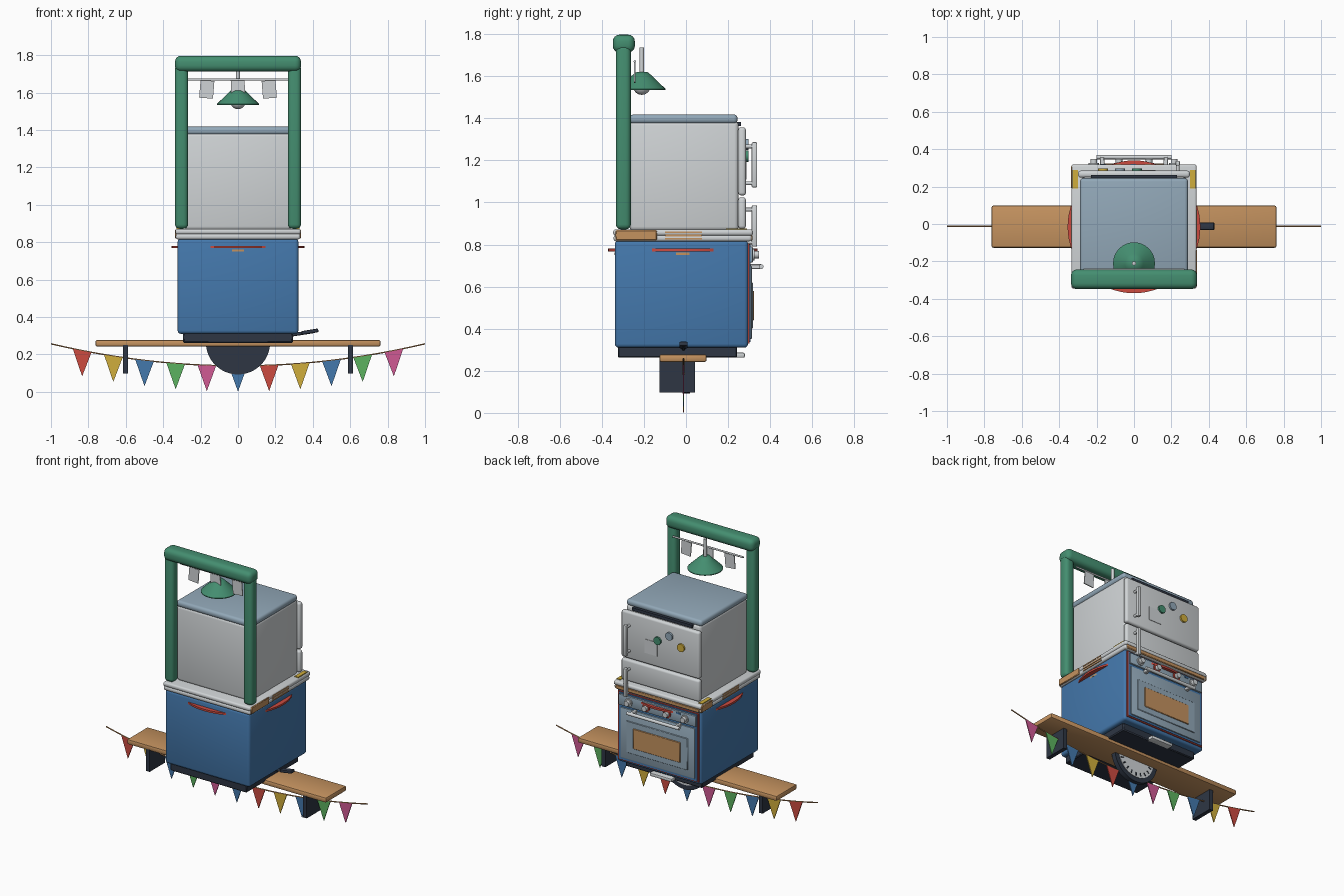
import bpy, bmesh, math
from mathutils import Matrix, Vector

cube = bpy.data.objects.get("Cube")
if cube:
    bpy.data.objects.remove(cube, do_unlink=True)


def linear(c):
    c /= 255
    return c / 12.92 if c <= 0.04 else ((c + 0.055) / 1.055) ** 2.4


def material(name, r, g, b):
    m = bpy.data.materials.new(name)
    m.use_nodes = True
    col = (linear(r), linear(g), linear(b), 1)
    m.diffuse_color = col
    node = next(n for n in m.node_tree.nodes if n.type == 'BSDF_PRINCIPLED')
    node.inputs["Base Color"].default_value = col
    node.inputs["Roughness"].default_value = 0.7
    return m


GREEN = material("enamel green", 68, 142, 112)
WHITE = material("pale grey", 208, 212, 214)
STEEL = material("steel blue grey", 146, 168, 184)
BLUE = material("blue", 68, 120, 172)
DARK = material("dark navy", 46, 54, 68)
WOOD = material("wood", 196, 146, 95)
RED = material("red", 204, 75, 64)
YELLOW = material("yellow", 208, 174, 60)
LEAF = material("flag green", 92, 178, 96)
PINK = material("pink", 208, 90, 148)


def finish(name, bm, mat):
    bmesh.ops.recalc_face_normals(bm, faces=bm.faces)
    me = bpy.data.meshes.new(name)
    bm.to_mesh(me)
    bm.free()
    ob = bpy.data.objects.new(name, me)
    bpy.context.collection.objects.link(ob)
    me.materials.append(mat)
    bpy.ops.object.select_all(action='DESELECT')
    ob.select_set(True)
    bpy.context.view_layer.objects.active = ob
    bpy.ops.object.shade_smooth_by_angle(angle=math.radians(40))
    return ob


def box(name, xs, ys, zs, mat, bevel=0.0, seg=3, turn=0.0):
    """Box between limits on each axis, with rounded edges and a turn about y."""
    lims = (xs, ys, zs)
    size = [b - a for a, b in lims]
    mid = Vector([(a + b) / 2 for a, b in lims])
    bm = bmesh.new()
    bmesh.ops.create_cube(bm, size=1, matrix=Matrix.Diagonal((*size, 1)))
    if bevel:
        bmesh.ops.bevel(bm, geom=bm.edges[:], offset=bevel, segments=seg,
                        profile=0.5, affect='EDGES')
    bm.transform(Matrix.Translation(mid) @ Matrix.Rotation(turn, 4, 'Y'))
    return finish(name, bm, mat)


def rod(name, start, end, r, mat, sides=16):
    a, b = Vector(start), Vector(end)
    bm = bmesh.new()
    bmesh.ops.create_cone(bm, cap_ends=True, segments=sides, radius1=r, radius2=r,
                          depth=(b - a).length)
    bm.transform(Matrix.Translation((a + b) / 2)
                 @ (b - a).to_track_quat('Z', 'Y').to_matrix().to_4x4())
    return finish(name, bm, mat)


def lathe(name, profile, x, y, mat, sides=32):
    bm = bmesh.new()
    verts = [bm.verts.new((r, 0, z)) for r, z in profile]
    edges = [bm.edges.new(p) for p in zip(verts, verts[1:])]
    bmesh.ops.spin(bm, geom=verts + edges, cent=(0, 0, 0), axis=(0, 0, 1),
                   angle=math.tau, steps=sides)
    bmesh.ops.remove_doubles(bm, verts=bm.verts, dist=1e-4)
    bm.transform(Matrix.Translation((x, y, 0)))
    return finish(name, bm, mat)


# Green gantry
for side, s in (("left", 1), ("right", -1)):
    box(side + "_post", sorted((s * 0.267, s * 0.337)), (-0.333, -0.262), (0.872, 1.75),
        GREEN, 0.024, 4)
box("top_beam", (-0.337, 0.337), (-0.348, -0.243), (1.712, 1.797), GREEN, 0.032, 4)

# Rail with hanging tags
rod("tag_rail", (-0.27, -0.243, 1.67), (0.27, -0.243, 1.67), 0.006, WHITE, 10)
for i, tilt in ((-1, 0.08), (0, -0.04), (1, -0.08)):
    x = i * 0.167
    box("hanging_tag", (x - 0.037, x + 0.037), (-0.246, -0.24), (1.57, 1.665), WHITE, turn=tilt)

# Pendant lamp
rod("lamp_stem", (0, -0.21, 1.6), (0, -0.21, 1.737), 0.011, WHITE)
lathe("lamp_shade", [(0, 1.622), (0.03, 1.618), (0.05, 1.6), (0.112, 1.54), (0.112, 1.535),
                     (0.045, 1.59), (0, 1.6)], 0, -0.21, GREEN)
lathe("lamp_bulb", [(0.042 * math.sin(t * math.pi / 8), 1.553 - 0.042 * math.cos(t * math.pi / 8))
                    for t in range(9)], 0, -0.21, WHITE, 20)

# Cold cabinet
box("fridge_body", (-0.285, 0.285), (-0.268, 0.25), (0.865, 1.386), WHITE, 0.02)
box("fridge_lid", (-0.289, 0.289), (-0.268, 0.245), (1.374, 1.418), STEEL, 0.018)
box("fridge_vent", (-0.23, 0.23), (0.23, 0.262), (1.362, 1.382), DARK)
box("fridge_door", (-0.299, 0.299), (0.248, 0.285), (1.033, 1.357), WHITE, 0.014)
box("fridge_drawer", (-0.299, 0.299), (0.248, 0.285), (0.875, 1.024), WHITE, 0.014)
for z0, z1 in ((1.071, 1.286), (0.79, 0.986)):
    box("fridge_handle", (0.222, 0.246), (0.312, 0.338), (z0, z1), WHITE, 0.006, 2)
    for z in (z0 + 0.02, z1 - 0.02):
        rod("handle_mount", (0.234, 0.27, z), (0.234, 0.32, z), 0.009, WHITE, 12)
box("pinned_note", (0.02, 0.115), (0.284, 0.288), (1.11, 1.205), WHITE)
for x, z, mat in ((0.015, 1.22, GREEN), (-0.075, 1.275, STEEL), (-0.165, 1.22, YELLOW)):
    rod("round_magnet", (x, 0.28, z), (x, 0.297, z), 0.027, mat, 20)

# Countertop with wood inlays
box("countertop", (-0.335, 0.335), (-0.346, 0.318), (0.842, 0.872), WHITE, 0.012)
box("countertop_lower", (-0.333, 0.333), (-0.344, 0.312), (0.815, 0.846), WHITE, 0.012)
box("wood_back_edge", (-0.32, 0.32), (0.3, 0.316), (0.818, 0.846), WOOD, 0.004, 1)
box("wood_side_edge", (0.3, 0.338), (-0.335, -0.138), (0.82, 0.868), WOOD, 0.004, 1)
box("wood_side_edge", (-0.338, -0.3), (0.19, 0.31), (0.82, 0.868), WOOD, 0.004, 1)
for s in (-1, 1):
    for z in (0.827, 0.843, 0.859):
        box("side_stripe", sorted((s * 0.33, s * 0.337)), (-0.1, 0.076), (z - 0.004, z + 0.004),
            WOOD)
    box("corner_plate", sorted((s * 0.3, s * 0.328)), (0.19, 0.29), (0.868, 0.877), YELLOW)

# Blue cooker body with rims
box("cooker_body", (-0.323, 0.323), (-0.338, 0.295), (0.31, 0.82), BLUE, 0.018)
rod("red_rim", (0, -0.015, 0.768), (0, -0.015, 0.781), 0.355, RED, 64)
rod("wood_rim", (0, -0.015, 0.751), (0, -0.015, 0.761), 0.3246, WOOD, 64)

# Oven front on the back side
box("oven_surround", (-0.308, 0.308), (0.28, 0.302), (0.33, 0.805), RED)
box("oven_border", (-0.3, 0.3), (0.28, 0.306), (0.337, 0.8), BLUE)
box("control_panel", (-0.295, 0.295), (0.29, 0.318), (0.715, 0.79), STEEL, 0.005, 2)
box("oven_door", (-0.285, 0.285), (0.29, 0.314), (0.35, 0.7), STEEL, 0.008, 2)
box("oven_inner_frame", (-0.235, 0.235), (0.3, 0.318), (0.4, 0.62), STEEL, 0.003, 1)
box("oven_window", (-0.18, 0.18), (0.3, 0.323), (0.44, 0.58), WOOD, 0.003, 1)
for i, x in enumerate((0.215, 0.08, -0.08, -0.215)):
    rod("knob_base", (x, 0.31, 0.752), (x, 0.326, 0.752), 0.027, RED if i in (1, 2) else WHITE, 20)
    rod("knob", (x, 0.32, 0.752), (x, 0.347, 0.752), 0.018, WHITE, 20)
for i in range(4):
    x = -0.165 + i * 0.08
    box("panel_light", (x - 0.015, x + 0.015), (0.31, 0.321), (0.772, 0.782), (BLUE, WOOD)[i % 2])
rod("oven_handle", (-0.2, 0.357, 0.695), (0.2, 0.357, 0.695), 0.011, WHITE)
for x in (-0.17, 0.17):
    box("oven_handle_mount", (x - 0.012, x + 0.012), (0.3, 0.36), (0.683, 0.707), WHITE, 0.004, 1)

# Plinth, pedal and lever
box("plinth", (-0.293, 0.293), (-0.324, 0.243), (0.262, 0.32), DARK, 0.006, 1)
box("pedal", (-0.085, 0.085), (0.2, 0.28), (0.262, 0.286), WHITE, 0.008, 2)
rod("lever", (0.27, -0.012, 0.302), (0.4, -0.012, 0.322), 0.009, DARK, 12)
box("lever_grip", (0.34, 0.43), (-0.032, 0.008), (0.312, 0.332), DARK, 0.006, 2, turn=-0.16)

# Bench
box("bench_plank", (-0.762, 0.762), (-0.127, 0.098), (0.242, 0.278), WOOD, 0.01, 2)
for x in (-0.601, 0.601):
    box("bench_leg", (x - 0.014, x + 0.014), (-0.127, 0.043), (0.098, 0.25), DARK)

# Dial under the bench, with its face to the back
rod("dial_body", (0, -0.016, 0.265), (0, 0.018, 0.265), 0.172, DARK, 48)
rod("dial_face", (0, 0.01, 0.265), (0, 0.021, 0.265), 0.14, WHITE, 48)
for i in range(1, 10):
    a = math.pi * (1 + i / 10)
    u = Vector((math.cos(a), 0, math.sin(a)))
    c = Vector((0, 0.021, 0.265))
    rod("dial_tick", c + u * 0.108, c + u * 0.13, 0.004, DARK, 6)


# Bunting
def sag(x):
    return 0.139 + 0.118 * x * x


curve = bpy.data.curves.new("bunting_string", 'CURVE')
curve.dimensions = '3D'
curve.bevel_depth = 0.004
curve.bevel_resolution = 1
line = curve.splines.new('POLY')
line.points.add(24)
for i, p in enumerate(line.points):
    x = -1 + i / 12
    p.co = (x, -0.012, sag(x), 1)
curve.materials.append(WOOD)
string = bpy.data.objects.new("bunting_string", curve)
bpy.context.collection.objects.link(string)

flags = (RED, YELLOW, BLUE, LEAF, PINK, BLUE)
for i in range(11):
    x = (i - 5) / 6
    z = sag(x)
    bm = bmesh.new()
    tri = [(x - 0.05, sag(x - 0.05)), (x + 0.05, sag(x + 0.05)), (x, z - 0.138)]
    face = bm.faces.new([bm.verts.new((a, -0.015, b)) for a, b in tri])
    ext = bmesh.ops.extrude_face_region(bm, geom=[face])
    bmesh.ops.translate(bm, vec=(0, 0.006, 0),
                        verts=[g for g in ext["geom"] if isinstance(g, bmesh.types.BMVert)])
    finish("bunting_flag", bm, flags[i % 6] if i < 6 else flags[(i - 6) % 5])
